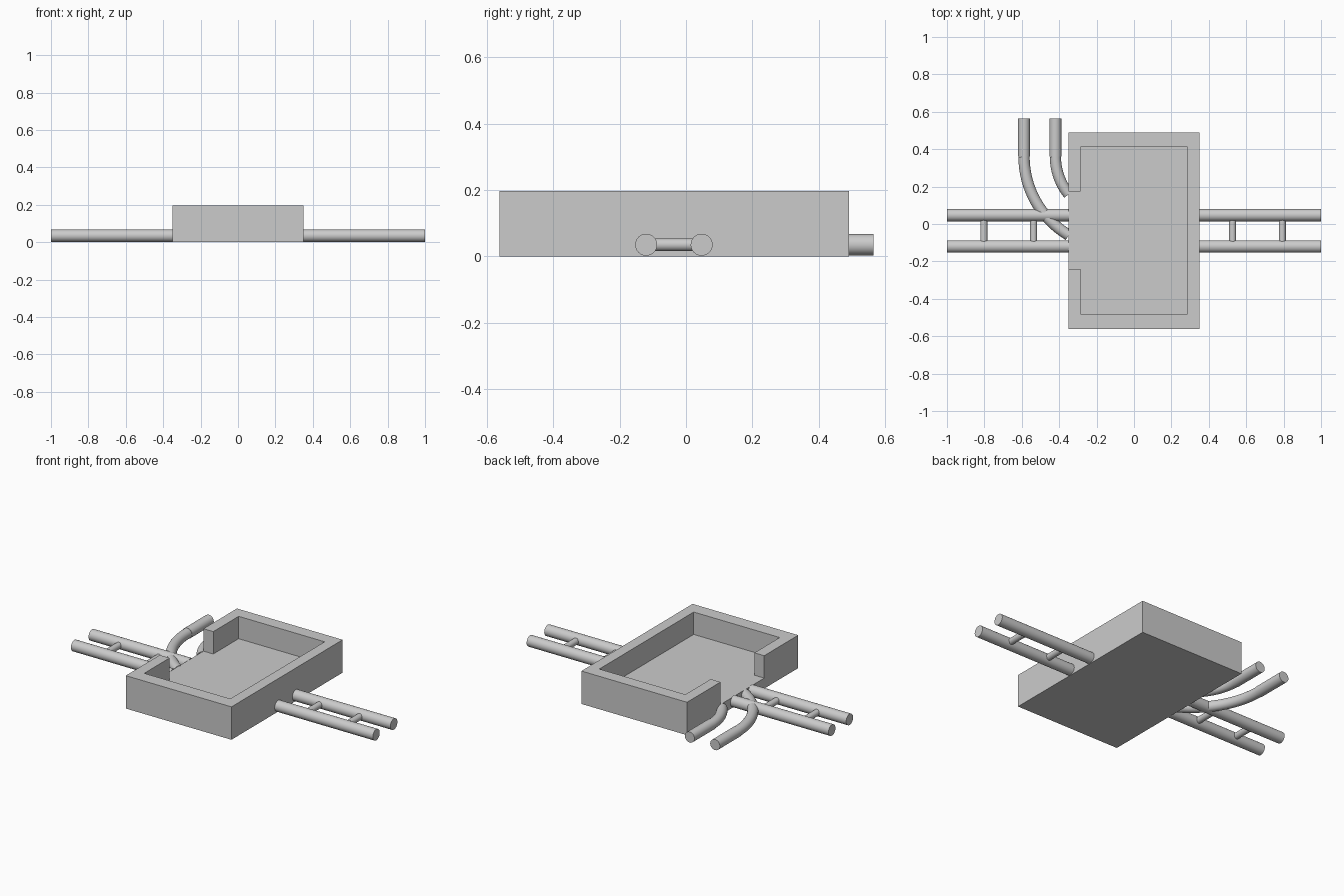
import bpy, bmesh, math
from mathutils import Vector

if "Cube" in bpy.data.objects:
    bpy.data.objects.remove(bpy.data.objects["Cube"])


def prism(name, pts, z0, z1):
    """Extrude a flat outline from z0 to z1."""
    bm = bmesh.new()
    face = bm.faces.new([bm.verts.new((x, y, z0)) for x, y in pts])
    ext = bmesh.ops.extrude_face_region(bm, geom=[face])
    top = [g for g in ext["geom"] if isinstance(g, bmesh.types.BMVert)]
    bmesh.ops.translate(bm, verts=top, vec=(0, 0, z1 - z0))
    bmesh.ops.recalc_face_normals(bm, faces=bm.faces)
    mesh = bpy.data.meshes.new(name)
    bm.to_mesh(mesh)
    bm.free()
    ob = bpy.data.objects.new(name, mesh)
    bpy.context.collection.objects.link(ob)
    return ob


def tube(name, path, r, sides=32):
    """Capped round tube along a horizontal path."""
    pts = [Vector(p) for p in path]
    bm = bmesh.new()
    rings = []
    for i, p in enumerate(pts):
        d = (pts[min(i + 1, len(pts) - 1)] - pts[max(i - 1, 0)]).normalized()
        side = d.cross(Vector((0, 0, 1)))
        rings.append([bm.verts.new(p + r * (math.cos(a) * side + math.sin(a) * Vector((0, 0, 1))))
                      for a in (2 * math.pi * k / sides for k in range(sides))])
    for a, b in zip(rings, rings[1:]):
        for k in range(sides):
            n = (k + 1) % sides
            bm.faces.new((a[k], a[n], b[n], b[k]))
    bm.faces.new(rings[0])
    bm.faces.new(rings[-1])
    bmesh.ops.recalc_face_normals(bm, faces=bm.faces)
    mesh = bpy.data.meshes.new(name)
    bm.to_mesh(mesh)
    bm.free()
    ob = bpy.data.objects.new(name, mesh)
    bpy.context.collection.objects.link(ob)
    bpy.ops.object.select_all(action='DESELECT')
    ob.select_set(True)
    bpy.context.view_layer.objects.active = ob
    bpy.ops.object.shade_smooth_by_angle(angle=math.radians(35))
    return ob


# Walled tray with an opening in its left wall
tray = prism("tray", [(-.35, -.562), (.35, -.562), (.35, .49), (-.35, .49)], 0, .197)
cutter = prism("tray_cutter", [(-.285, -.48), (.285, -.48), (.285, .413), (-.285, .413),
                               (-.285, .173), (-.45, .173), (-.45, -.24), (-.285, -.24)], .063, .4)
cutter.hide_render = True
mod = tray.modifiers.new("hollow", 'BOOLEAN')
mod.object = cutter
mod.operation = 'DIFFERENCE'
mod.solver = 'EXACT'
bpy.context.view_layer.objects.active = tray
bpy.ops.object.modifier_apply(modifier=mod.name)
bpy.data.objects.remove(cutter)

# Straight rails and rungs on both sides
Z, R = .035, .033
RAILS = (-.12, .047)
for label, s in (("left", -1), ("right", 1)):
    for i, y in enumerate(RAILS):
        tube(f"{label}_rail_{i}", [(s * .348, y, Z), (s, y, Z)], R)
    for i, x in enumerate((.532, .798)):
        tube(f"{label}_rung_{i}", [(s * x - .005, RAILS[0], Z), (s * x - .005, RAILS[1], Z)], .019, 20)

# Branch rails: concentric bends, each finished by a straight sleeve
CX, CY = -.10, .36
for label, rad in (("outer", .488), ("inner", .32)):
    end = math.pi + math.acos((.349 + CX) / rad)
    n = 16
    arc = [(CX + rad * math.cos(a), CY + rad * math.sin(a), Z)
           for a in (math.pi + (end - math.pi) * k / n for k in range(n + 1))]
    tube(f"{label}_branch_bend", arc, .030)
    tube(f"{label}_branch_end", [(CX - rad, CY, Z), (CX - rad, .565, Z)], .032)
